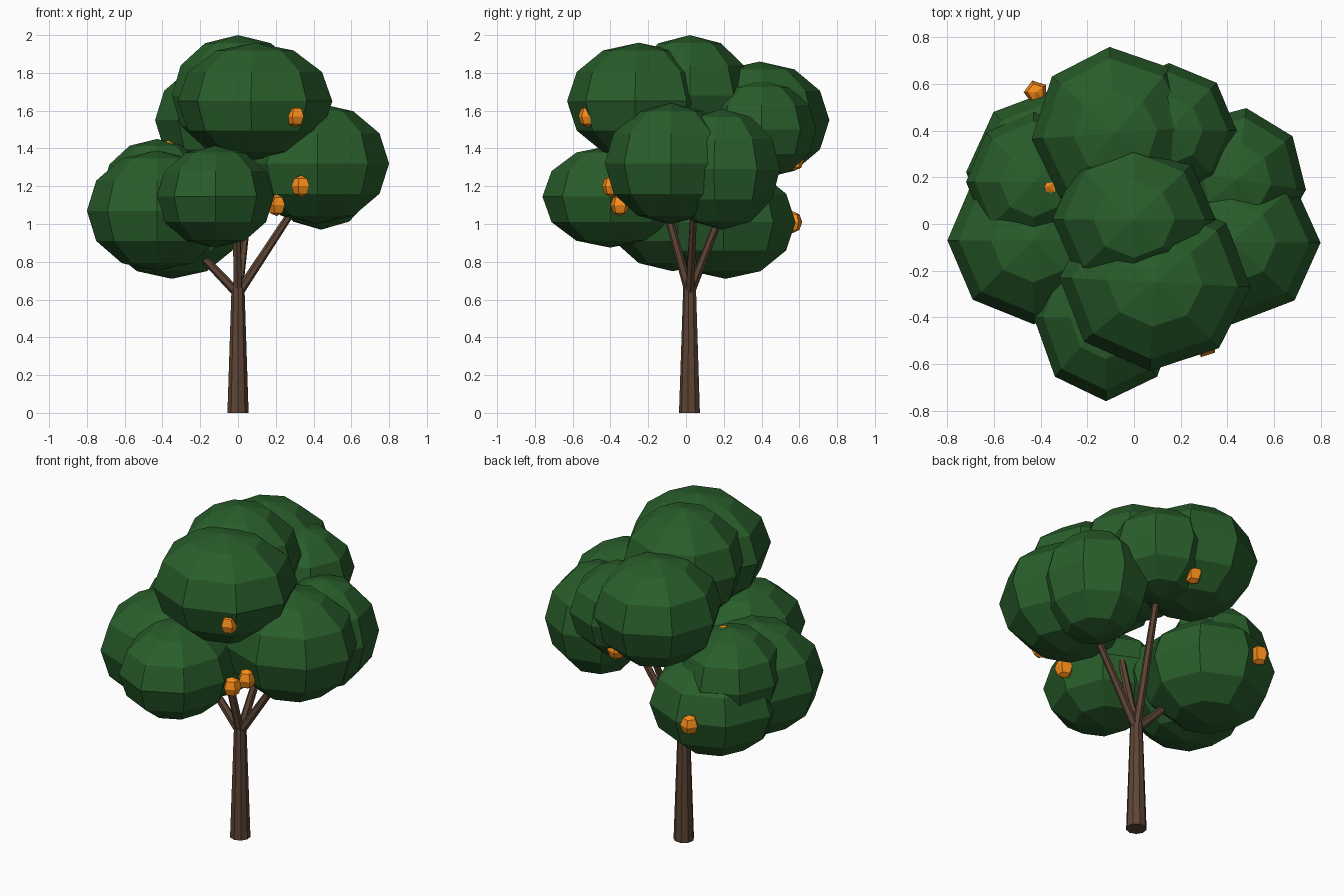
import bpy, math
from mathutils import Vector

if "Cube" in bpy.data.objects:
    bpy.data.objects.remove(bpy.data.objects["Cube"])


def material(name, color):
    m = bpy.data.materials.new(name)
    m.diffuse_color = (*color, 1)
    m.use_nodes = True
    m.node_tree.nodes["Principled BSDF"].inputs["Base Color"].default_value = m.diffuse_color
    return m


LEAF = material("leaf_green", (0.022, 0.11, 0.024))
BARK = material("bark_brown", (0.11, 0.06, 0.036))
FRUIT = material("fruit_orange", (0.95, 0.27, 0.01))


def ball(name, loc, radii, segs, rings, mat, turn=0):
    bpy.ops.mesh.primitive_uv_sphere_add(segments=segs, ring_count=rings, radius=1, location=loc)
    o = bpy.context.object
    o.name = name
    # turn the facets before stretching
    c, s = math.cos(math.radians(turn)), math.sin(math.radians(turn))
    for v in o.data.vertices:
        x, y, z = v.co
        v.co = ((x * c - y * s) * radii[0], (x * s + y * c) * radii[1], z * radii[2])
    o.data.materials.append(mat)


def limb(name, a, b, r1, r2, sides):
    a, b = Vector(a), Vector(b)
    d = b - a
    bpy.ops.mesh.primitive_cone_add(vertices=sides, radius1=r1, radius2=r2,
                                    depth=d.length, location=(a + b) / 2,
                                    rotation=d.to_track_quat('Z', 'Y').to_euler())
    o = bpy.context.object
    o.name = name
    o.data.materials.append(BARK)


# trunk and branches
FORK = (0, 0.02, 0.63)
limb("trunk", (0, 0.02, 0), (0, 0.02, 0.66), 0.057, 0.035, 9)
for i, tip in enumerate([(0.42, 0.05, 1.27), (-0.42, 0.06, 1.07),
                         (0.10, 0.36, 1.5), (-0.02, -0.25, 1.6)]):
    limb(f"branch_{i + 1}", FORK, tip, 0.025, 0.017, 6)

# foliage clumps: centre, radii, turn
CLUMPS = [
    ((0.0, 0.02, 1.68), (0.35, 0.33, 0.32), 0),
    ((0.09, -0.25, 1.65), (0.41, 0.38, 0.31), -3),
    ((-0.08, 0.39, 1.55), (0.36, 0.37, 0.31), 4),
    ((0.15, 0.40, 1.50), (0.29, 0.29, 0.26), 0),
    ((0.42, -0.08, 1.32), (0.38, 0.35, 0.32), 0),
    ((0.44, 0.19, 1.29), (0.30, 0.31, 0.32), -8),
    ((-0.43, -0.07, 1.07), (0.37, 0.36, 0.32), 0),
    ((-0.35, 0.21, 1.01), (0.37, 0.37, 0.30), -2),
    ((-0.43, 0.18, 1.18), (0.29, 0.30, 0.27), 0),
    ((-0.12, -0.40, 1.145), (0.31, 0.36, 0.27), 0),
]
for i, (c, r, t) in enumerate(CLUMPS):
    ball(f"foliage_{i + 1}", c, r, 8, 6, LEAF, t)

# fruit
for i, c in enumerate([(0.305, -0.52, 1.57), (0.335, -0.395, 1.2), (0.205, -0.35, 1.1),
                       (-0.42, 0.565, 1.01), (0.06, 0.575, 1.34), (-0.37, 0.16, 1.385)]):
    ball(f"fruit_{i + 1}", c, (0.053, 0.053, 0.058), 5, 4, FRUIT, 90)
